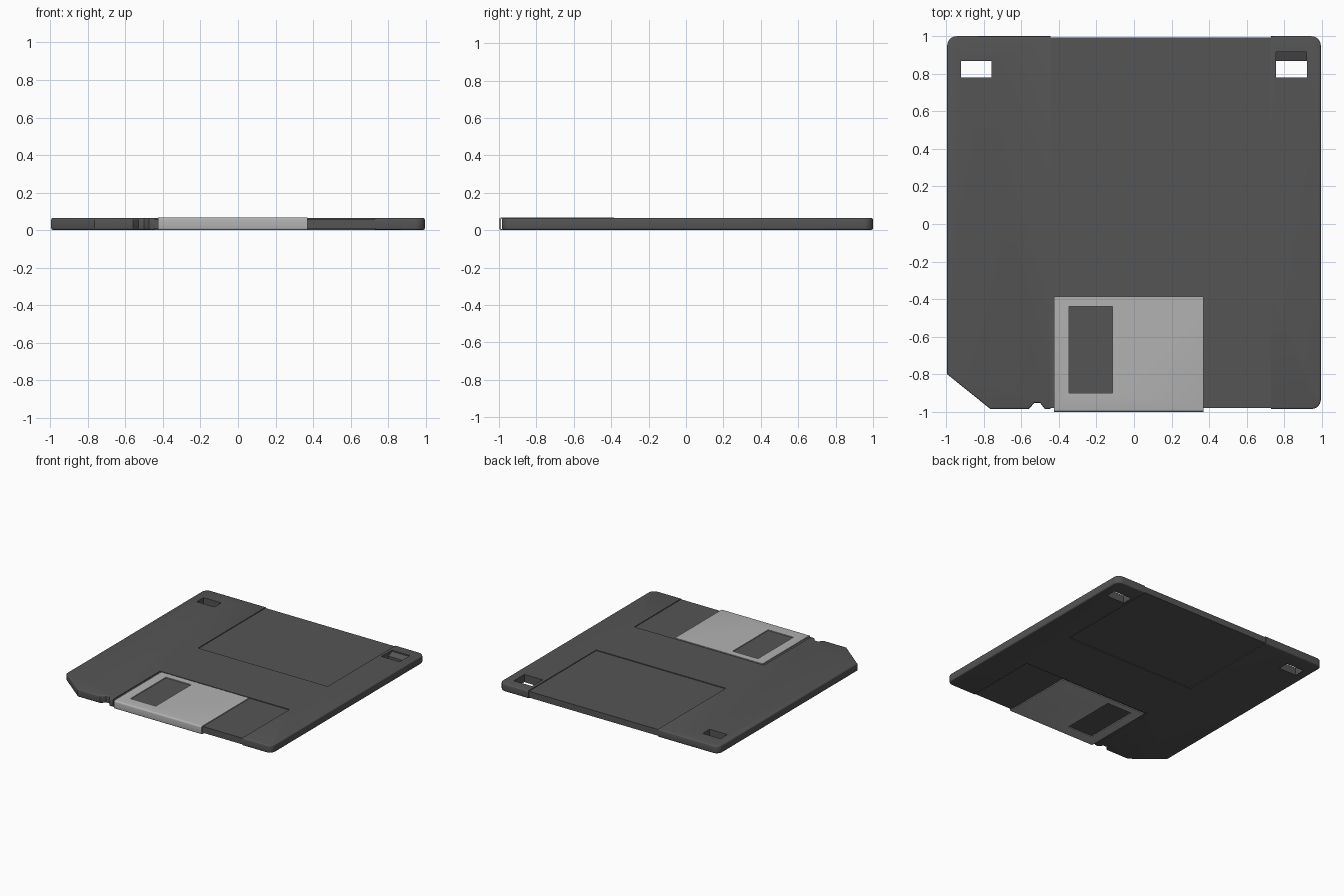
import bpy, bmesh, math

if "Cube" in bpy.data.objects:
    bpy.data.objects.remove(bpy.data.objects["Cube"])

Z0, Z1 = 0.002, 0.065          # case bottom and top
D = 0.006                      # recess depth


def material(name, v):
    m = bpy.data.materials.new(name)
    m.diffuse_color = (v, v, v, 1)
    m.use_nodes = True
    m.node_tree.nodes["Principled BSDF"].inputs["Base Color"].default_value = m.diffuse_color
    return m


def prism(name, pts, axis, a, b, bevel=0.0):
    """Extrude a 2D outline along z (xy outline) or x (yz outline)."""
    bm = bmesh.new()
    place = (lambda p, t: (p[0], p[1], t)) if axis == 'z' else (lambda p, t: (t, p[0], p[1]))
    lo = [bm.verts.new(place(p, a)) for p in pts]
    hi = [bm.verts.new(place(p, b)) for p in pts]
    caps = [bm.faces.new(lo[::-1]), bm.faces.new(hi)]
    n = len(pts)
    for i in range(n):
        bm.faces.new((lo[i], lo[(i + 1) % n], hi[(i + 1) % n], hi[i]))
    bmesh.ops.recalc_face_normals(bm, faces=bm.faces)
    if bevel:
        rim = list({e for f in caps for e in f.edges})
        bmesh.ops.bevel(bm, geom=rim, offset=bevel, segments=3, profile=0.5, affect='EDGES')
    me = bpy.data.meshes.new(name)
    bm.to_mesh(me)
    bm.free()
    ob = bpy.data.objects.new(name, me)
    bpy.context.collection.objects.link(ob)
    return ob


def box(x0, x1, y0, y1, z0, z1):
    return prism("cutter", [(x0, y0), (x1, y0), (x1, y1), (x0, y1)], 'z', z0, z1)


def cut(ob, cutter):
    m = ob.modifiers.new("cut", 'BOOLEAN')
    m.operation, m.solver, m.object = 'DIFFERENCE', 'EXACT', cutter
    bpy.context.view_layer.objects.active = ob
    bpy.ops.object.modifier_apply(modifier=m.name)
    bpy.data.objects.remove(cutter, do_unlink=True)


def arc(cx, cy, r, a0, a1, n=6):
    return [(cx + r * math.cos(math.radians(a0 + (a1 - a0) * i / n)),
             cy + r * math.sin(math.radians(a0 + (a1 - a0) * i / n))) for i in range(n + 1)]


def finish(ob, mat):
    ob.data.materials.clear()
    ob.data.materials.append(mat)
    bpy.ops.object.select_all(action='DESELECT')
    ob.select_set(True)
    bpy.context.view_layer.objects.active = ob
    bpy.ops.object.shade_smooth_by_angle(angle=math.radians(35))


# Case: square outline with rounded corners, a clipped corner and a small front notch
outline = [(-0.995, -0.80), (-0.765, -0.985), (-0.56, -0.985), (-0.53, -0.952),
           (-0.50, -0.952), (-0.475, -0.985)]
outline += arc(0.945, -0.935, 0.05, -90, 0)
outline += arc(0.945, 0.95, 0.05, 0, 90)
outline += arc(-0.945, 0.95, 0.05, 90, 180)
case = prism("disk_case", outline, 'z', Z0, Z1, bevel=0.009)

# Label and shutter recesses on both faces
for y0, y1 in ((0.12, 1.1), (-1.1, -0.375)):
    cut(case, box(-0.445, 0.73, y0, y1, Z1 - D, 0.2))
    cut(case, box(-0.445, 0.73, y0, y1, -0.2, Z0 + D))
# Recesses wrap round the back and front edges
cut(case, box(-0.445, 0.73, 0.993, 1.1, -0.2, 0.2))
cut(case, box(-0.445, 0.73, -1.1, -0.98, -0.2, 0.2))

# Corner holes, with a sloped slider pocket behind the right one
for x0, x1 in ((-0.92, -0.76), (0.755, 0.92)):
    cut(case, box(x0, x1, 0.78, 0.868, -0.2, 0.2))
cut(case, prism("cutter", [(0.86, 0.03), (0.915, 0.055), (0.915, 0.1), (0.86, 0.1)],
                'x', 0.756, 0.919))
finish(case, material("dark_plastic", 0.09))

# Sliding shutter: U-shaped sheet folded over the front edge
T, R, H = 0.0065, 0.012, 0.067
shell = [(-0.385, 0)] + arc(-1 + R, R, R, 270, 180, 4) + arc(-1 + R, H - R, R, 180, 90, 4)
shell += [(-0.385, H), (-0.385, H - T), (-0.99, H - T), (-0.99, T), (-0.385, T)]
shutter = prism("shutter", shell, 'x', -0.425, 0.37)
# Read window through both leaves
cut(shutter, box(-0.345, -0.115, -0.90, -0.44, -0.2, 0.2))
finish(shutter, material("shutter_metal", 0.45))
